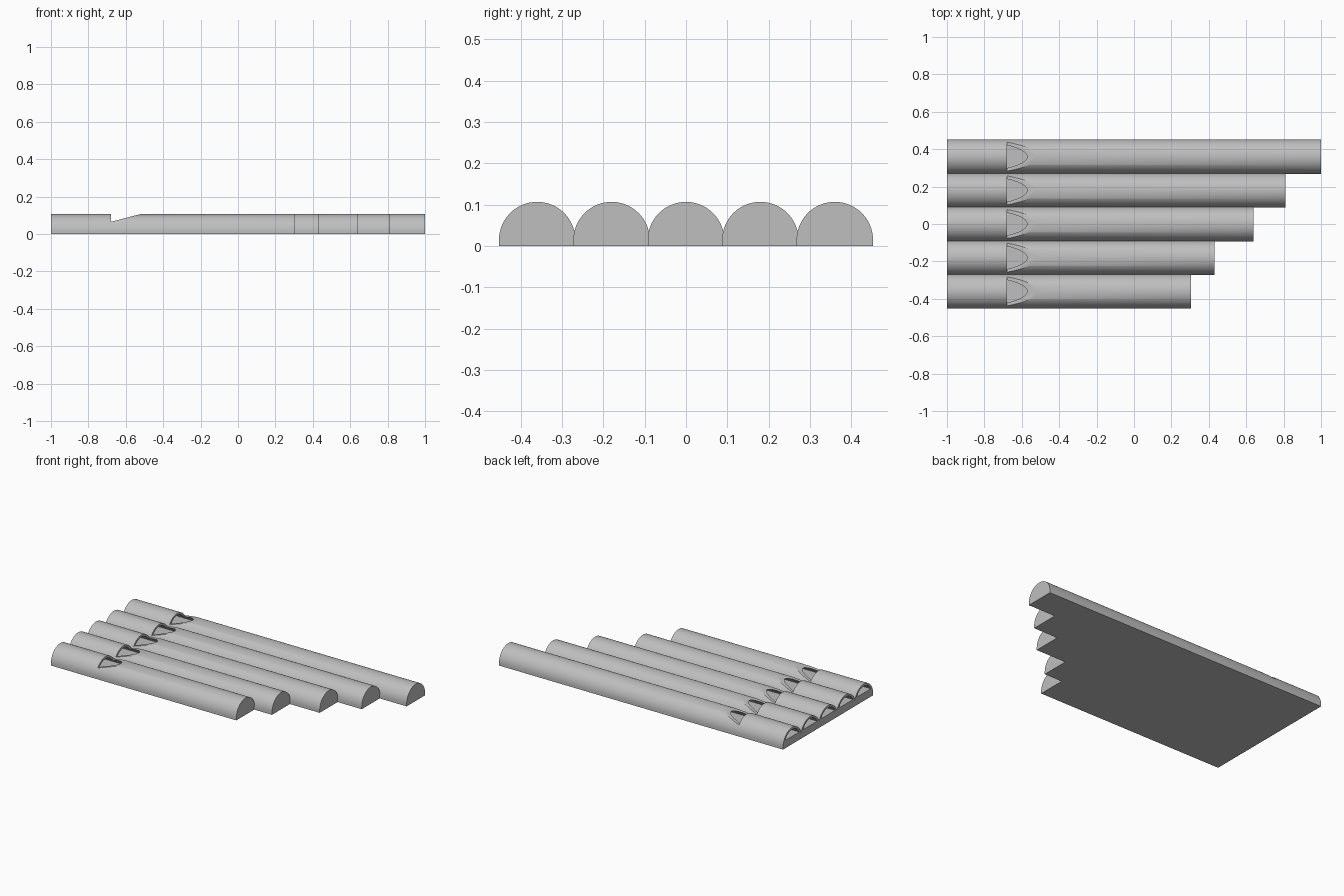
import bpy, bmesh, math

if "Cube" in bpy.data.objects:
    bpy.data.objects.remove(bpy.data.objects["Cube"])

R_OUT, R_IN, AXIS_Z = 0.0925, 0.079, 0.0145
FLOOR_Z = 0.05                      # flat floor of the air channel
LEFT = -1.0
SPACING = 0.18
RIGHT_ENDS = [0.305, 0.43, 0.64, 0.81, 1.0]   # front to back

grey = bpy.data.materials.new("plain grey")
grey.diffuse_color = (0.52, 0.52, 0.52, 1)
grey.use_nodes = True
grey.node_tree.nodes["Principled BSDF"].inputs["Base Color"].default_value = grey.diffuse_color


def prism(name, points, offset):
    """Close a ring of 3D points and extrude it along the offset."""
    bm = bmesh.new()
    face = bm.faces.new([bm.verts.new(p) for p in points])
    ext = bmesh.ops.extrude_face_region(bm, geom=[face])
    moved = [g for g in ext["geom"] if isinstance(g, bmesh.types.BMVert)]
    bmesh.ops.translate(bm, verts=moved, vec=offset)
    bmesh.ops.recalc_face_normals(bm, faces=bm.faces)
    mesh = bpy.data.meshes.new(name)
    bm.to_mesh(mesh)
    bm.free()
    mesh.materials.append(grey)
    obj = bpy.data.objects.new(name, mesh)
    bpy.context.collection.objects.link(obj)
    return obj


def arc(x, y, radius, start, steps=48):
    """Upper arc of a circle around the pipe axis."""
    pts = []
    for i in range(steps + 1):
        a = start + (math.pi - 2 * start) * i / steps
        pts.append((x, y + radius * math.cos(a), AXIS_Z + radius * math.sin(a)))
    return pts


def cut(obj, cutter):
    mod = obj.modifiers.new("cut", 'BOOLEAN')
    mod.operation = 'DIFFERENCE'
    mod.solver = 'EXACT'
    mod.object = cutter
    bpy.context.view_layer.objects.active = obj
    bpy.ops.object.modifier_apply(modifier=mod.name)
    bpy.data.objects.remove(cutter, do_unlink=True)


for i, right in enumerate(RIGHT_ENDS):
    y = (i - 2) * SPACING
    # half-round pipe with a flat base
    outline = arc(LEFT, y, R_OUT, 0) + [(LEFT, y - R_OUT, 0), (LEFT, y + R_OUT, 0)]
    pipe = prism(f"pipe_{i + 1}", outline, (right - LEFT, 0, 0))

    # air channel, open at the left end and closed at the right
    start = math.asin((FLOOR_Z - AXIS_Z) / R_IN)
    bore = prism("bore_cutter", arc(LEFT - 0.1, y, R_IN, start),
                 (right - LEFT + 0.08, 0, 0))
    cut(pipe, bore)

    # sloping sound notch
    y0 = y - 0.12
    wedge = prism("notch_cutter",
                  [(-0.68, y0, 0.065), (-0.44, y0, 0.128), (-0.68, y0, 0.128)],
                  (0, 0.24, 0))
    cut(pipe, wedge)

    bpy.ops.object.select_all(action='DESELECT')
    pipe.select_set(True)
    bpy.context.view_layer.objects.active = pipe
    bpy.ops.object.shade_smooth_by_angle(angle=math.radians(30))
